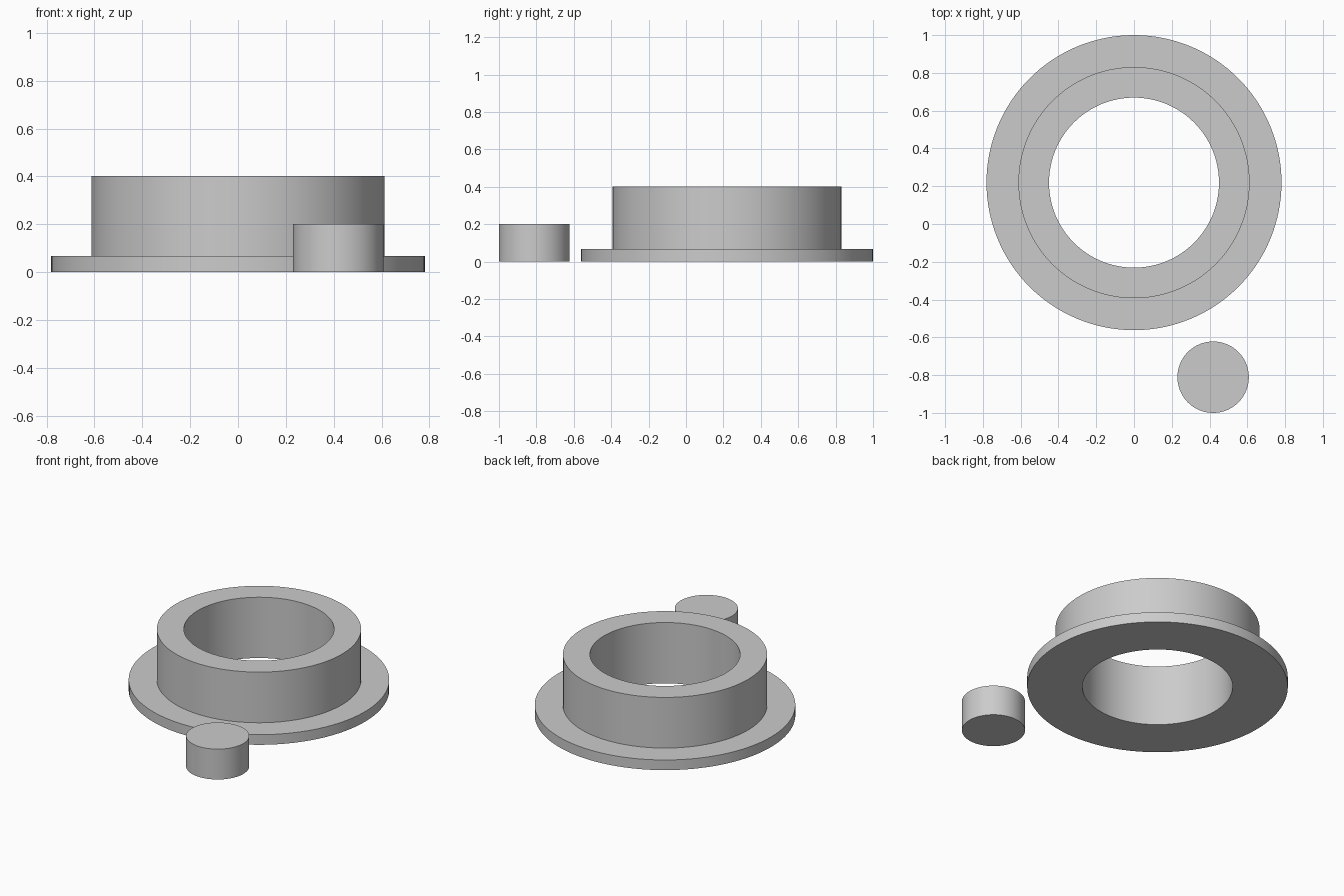
import bpy
import bmesh
from math import cos, sin, tau, radians

SEGMENTS = 128

cube = bpy.data.objects.get("Cube")
if cube:
    bpy.data.objects.remove(cube, do_unlink=True)

grey = bpy.data.materials.new("light_grey")
grey.use_nodes = True
colour = (0.6, 0.6, 0.6, 1)
grey.diffuse_color = colour
grey.node_tree.nodes["Principled BSDF"].inputs["Base Color"].default_value = colour


def finish(name, bm, location):
    """Turn a bmesh into a smooth-shaded object with crisp rims."""
    bmesh.ops.recalc_face_normals(bm, faces=bm.faces)
    mesh = bpy.data.meshes.new(name)
    bm.to_mesh(mesh)
    bm.free()
    mesh.materials.append(grey)
    obj = bpy.data.objects.new(name, mesh)
    bpy.context.collection.objects.link(obj)
    obj.location = location
    bpy.ops.object.select_all(action="DESELECT")
    obj.select_set(True)
    bpy.context.view_layer.objects.active = obj
    bpy.ops.object.shade_smooth_by_angle(angle=radians(30))
    return obj


def revolve(name, profile, location):
    """Sweep a closed (radius, height) profile around the z axis."""
    bm = bmesh.new()
    rings = [[bm.verts.new((r * cos(tau * i / SEGMENTS), r * sin(tau * i / SEGMENTS), z))
              for i in range(SEGMENTS)] for r, z in profile]
    for k, ring in enumerate(rings):
        above = rings[(k + 1) % len(rings)]
        for i in range(SEGMENTS):
            j = (i + 1) % SEGMENTS
            bm.faces.new((ring[i], ring[j], above[j], above[i]))
    return finish(name, bm, location)


# Flanged bushing: thin flange, tall collar and a straight through bore
bore, collar, flange = 0.45, 0.612, 0.781
flange_top, collar_top = 0.067, 0.402
revolve("flanged_bushing",
        [(bore, 0), (flange, 0), (flange, flange_top), (collar, flange_top),
         (collar, collar_top), (bore, collar_top)],
        (0, 0.219, 0))

# Separate solid peg
peg_radius, peg_height = 0.189, 0.201
bm = bmesh.new()
bmesh.ops.create_cone(bm, cap_ends=True, segments=SEGMENTS, radius1=peg_radius,
                      radius2=peg_radius, depth=peg_height)
finish("peg", bm, (0.419, -0.811, peg_height / 2))
